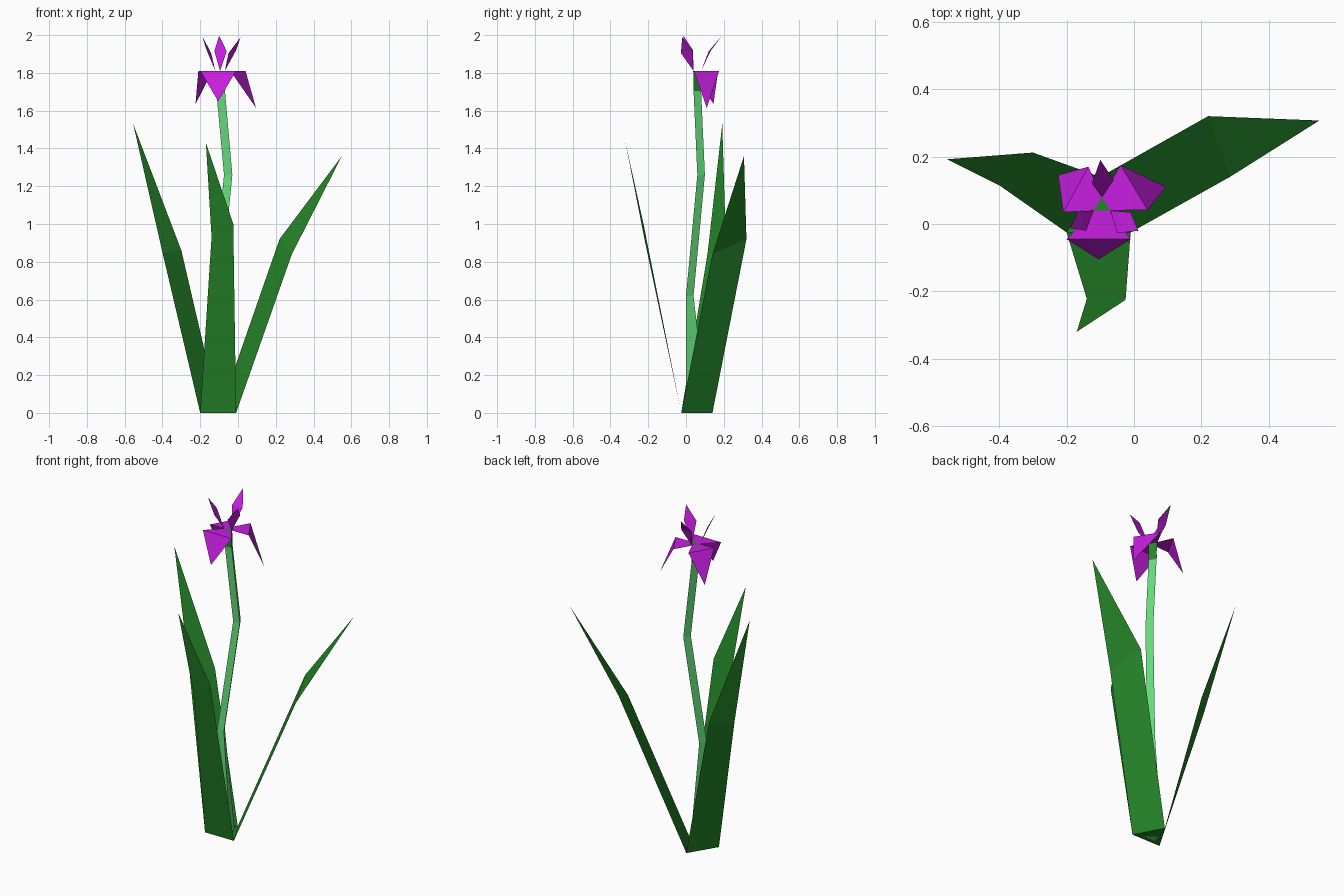
import bpy

if "Cube" in bpy.data.objects:
    bpy.data.objects.remove(bpy.data.objects["Cube"])


def material(name, rgb):
    m = bpy.data.materials.new(name)
    m.diffuse_color = (*rgb, 1)
    m.use_nodes = True
    m.node_tree.nodes["Principled BSDF"].inputs["Base Color"].default_value = m.diffuse_color
    return m


LEAF = material("leaf_green", (0.018, 0.235, 0.022))
STEM = material("stem_green", (0.13, 0.72, 0.2))
PETAL = material("petal_purple", (0.57, 0.013, 0.75))


def build(name, verts, faces, mat):
    me = bpy.data.meshes.new(name)
    me.from_pydata(verts, [], faces)
    me.materials.append(mat)
    ob = bpy.data.objects.new(name, me)
    bpy.context.collection.objects.link(ob)
    return ob


def blade(name, a, b, mid_b, mid_a, tip, mat):
    """Thin sheet: a quad from the root edge, ending in a triangle."""
    build(name, [a, b, mid_b, mid_a, tip], [(0, 1, 2, 3), (3, 2, 4)], mat)


def tube(name, sections, mat):
    """Three-sided tube through (centre x, front y, back y, half width, z)."""
    verts = []
    for x, y0, y1, w, z in sections:
        verts += [(x - w, y0, z), (x + w, y0, z), (x, y1, z)]
    faces = [(0, 2, 1)]
    for s in range(len(sections) - 1):
        for i in range(3):
            j = (i + 1) % 3
            faces.append((3 * s + i, 3 * s + j, 3 * s + 3 + j, 3 * s + 3 + i))
    n = len(verts)
    faces.append((n - 3, n - 2, n - 1))
    build(name, verts, faces, mat)


# Leaves rising from a triangular foot
A, B, C = (-0.20, -0.025, 0), (-0.01, -0.025, 0), (-0.10, 0.14, 0)
blade("front_leaf", A, B, (-0.025, -0.225, 1.0), (-0.14, -0.222, 0.93),
      (-0.17, -0.32, 1.43), LEAF)
blade("right_leaf", B, C, (0.22, 0.32, 0.92), (0.285, 0.14, 0.84),
      (0.55, 0.307, 1.36), LEAF)
blade("left_leaf", C, A, (-0.40, 0.115, 0.85), (-0.30, 0.212, 0.86),
      (-0.555, 0.192, 1.53), LEAF)
build("leaf_foot", [A, B, C], [(0, 2, 1)], LEAF)

# Bent stem and the cup under the flower
tube("stem", [(-0.10, 0.0, 0.11, 0.05, 0.0), (-0.115, 0.0, 0.04, 0.022, 0.62),
              (-0.052, 0.06, 0.10, 0.022, 1.26),
              (-0.092, 0.04, 0.08, 0.023, 1.705)], STEM)
tube("flower_cup", [(-0.092, 0.04, 0.08, 0.023, 1.705),
                    (-0.095, 0.04, 0.08, 0.025, 1.81)], LEAF)

# Drooping petals, one from each side of the cup
P, Q, R = (-0.12, 0.04, 1.81), (-0.07, 0.04, 1.81), (-0.095, 0.08, 1.81)
blade("front_drooping_petal", P, Q, (-0.01, -0.045, 1.81),
      (-0.20, -0.045, 1.81), (-0.105, -0.105, 1.65), PETAL)
blade("right_drooping_petal", Q, R, (-0.04, 0.175, 1.81),
      (0.04, 0.042, 1.81), (0.095, 0.11, 1.615), PETAL)
blade("left_drooping_petal", R, P, (-0.21, 0.035, 1.81),
      (-0.135, 0.17, 1.81), (-0.225, 0.145, 1.635), PETAL)

# Upright petals, one from each corner of the cup
for name, root, m1, tip, m2 in (
        ("left_upright_petal", P, (-0.166, 0.037, 1.92),
         (-0.19, -0.012, 1.995), (-0.142, -0.02, 1.905)),
        ("right_upright_petal", Q, (-0.05, -0.027, 1.905),
         (0.013, -0.02, 1.988), (-0.01, 0.035, 1.92)),
        ("back_upright_petal", R, (-0.06, 0.13, 1.915),
         (-0.10, 0.19, 1.997), (-0.125, 0.12, 1.915))):
    build(name, [root, m1, tip, m2], [(0, 1, 3), (1, 2, 3)], PETAL)
